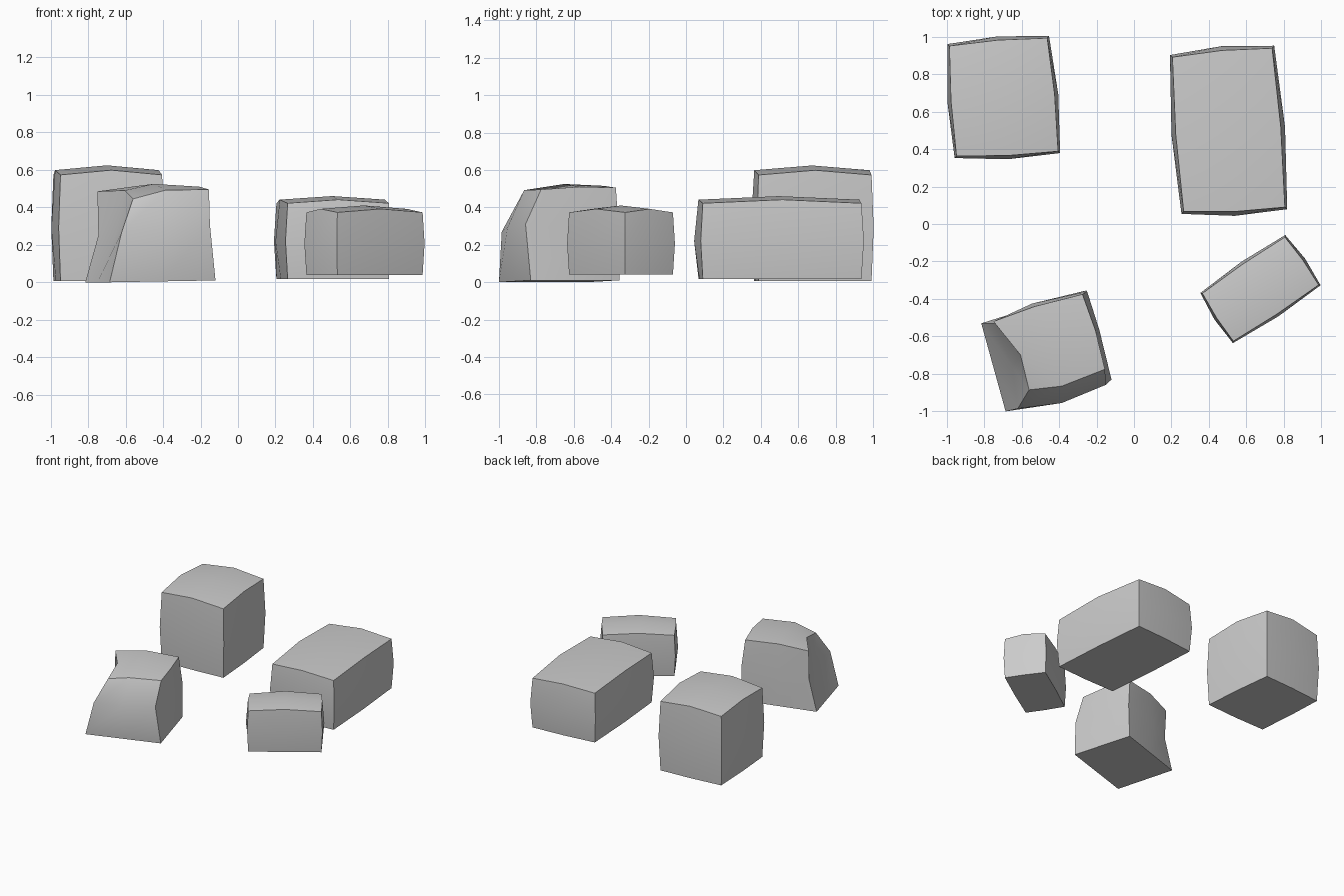
import bpy, bmesh
from mathutils import Vector

if "Cube" in bpy.data.objects:
    bpy.data.objects.remove(bpy.data.objects["Cube"])


def ring_block(name, rings, cap):
    """Skin three 8-point rings (bottom, middle, top), closed with quads around cap centres."""
    bm = bmesh.new()
    rows = [[bm.verts.new(p) for p in r] for r in rings]
    for lo, hi in zip(rows, rows[1:]):
        for i in range(8):
            j = (i + 1) % 8
            bm.faces.new((lo[i], lo[j], hi[j], hi[i]))
    base = sum((Vector(p) for p in rings[0]), Vector()) / 8
    for row, centre, flip in ((rows[0], base, True), (rows[2], cap, False)):
        c = bm.verts.new(centre)
        for i in (0, 2, 4, 6):
            f = [row[i - 1], row[i], row[i + 1], c]
            bm.faces.new(f[::-1] if flip else f)
    bmesh.ops.recalc_face_normals(bm, faces=bm.faces)
    me = bpy.data.meshes.new(name)
    bm.to_mesh(me)
    bm.free()
    ob = bpy.data.objects.new(name, me)
    bpy.context.collection.objects.link(ob)
    bpy.ops.object.select_all(action='DESELECT')
    ob.select_set(True)
    bpy.context.view_layer.objects.active = ob
    bpy.ops.object.shade_smooth_by_angle(angle=0.6)


def with_midpoints(corners):
    c = [Vector(p) for p in corners]
    return [q for i in range(4) for q in (c[i], (c[i] + c[(i + 1) % 4]) / 2)]


def pillow_block(name, corners, z0, z1, ztop, bulge):
    """Box on four plan corners (from front left, anticlockwise) with swollen sides and top."""
    base = with_midpoints([(x, y, 0) for x, y in corners])
    normals = []
    for i in range(4):
        d = base[(2 * i + 2) % 8] - base[2 * i]
        normals.append(Vector((d.y, -d.x, 0)).normalized())
    rings = []
    for z, corner, side in ((z0, 0, .2), ((z0 + z1) / 2, .35, 1), (z1, 0, .35)):
        ring = []
        for i, p in enumerate(base):
            n = normals[i // 2]
            off = n * side if i % 2 else (n + normals[i // 2 - 1]) * corner
            rise = (ztop - z1) * .5 if i % 2 and z == z1 else 0
            ring.append(p + off * bulge + Vector((0, 0, z + rise)))
        rings.append(ring)
    cap = sum(base, Vector()) / 8
    cap.z = ztop
    ring_block(name, rings, cap)


# Three regular stones
pillow_block("back_left_stone",
             [(-.947, .363), (-.405, .388), (-.463, .992), (-.985, .95)],
             .007, .573, .624, .03)
pillow_block("back_right_stone",
             [(.265, .067), (.805, .09), (.737, .938), (.205, .89)],
             .018, .422, .46, .035)
pillow_block("front_right_stone",
             [(.53, -.625), (.985, -.325), (.805, -.07), (.365, -.37)],
             .04, .373, .41, .022)

# Leaning stone with a hollow left side
ring_block("front_left_stone", [
    with_midpoints([(-.685, -1, 0), (-.12, -.83, .01), (-.255, -.355, .01), (-.815, -.53, 0)]),
    [(-.62, -.985, .27), (-.385, -.955, .29), (-.15, -.858, .31), (-.185, -.565, .28),
     (-.25, -.36, .28), (-.545, -.425, .26), (-.745, -.53, .25), (-.65, -.76, .26)],
    [(-.56, -.885, .445), (-.385, -.865, .492), (-.155, -.775, .495), (-.205, -.57, .51),
     (-.275, -.375, .505), (-.53, -.44, .515), (-.75, -.52, .485), (-.605, -.7, .49)],
], (-.45, -.65, .525))
